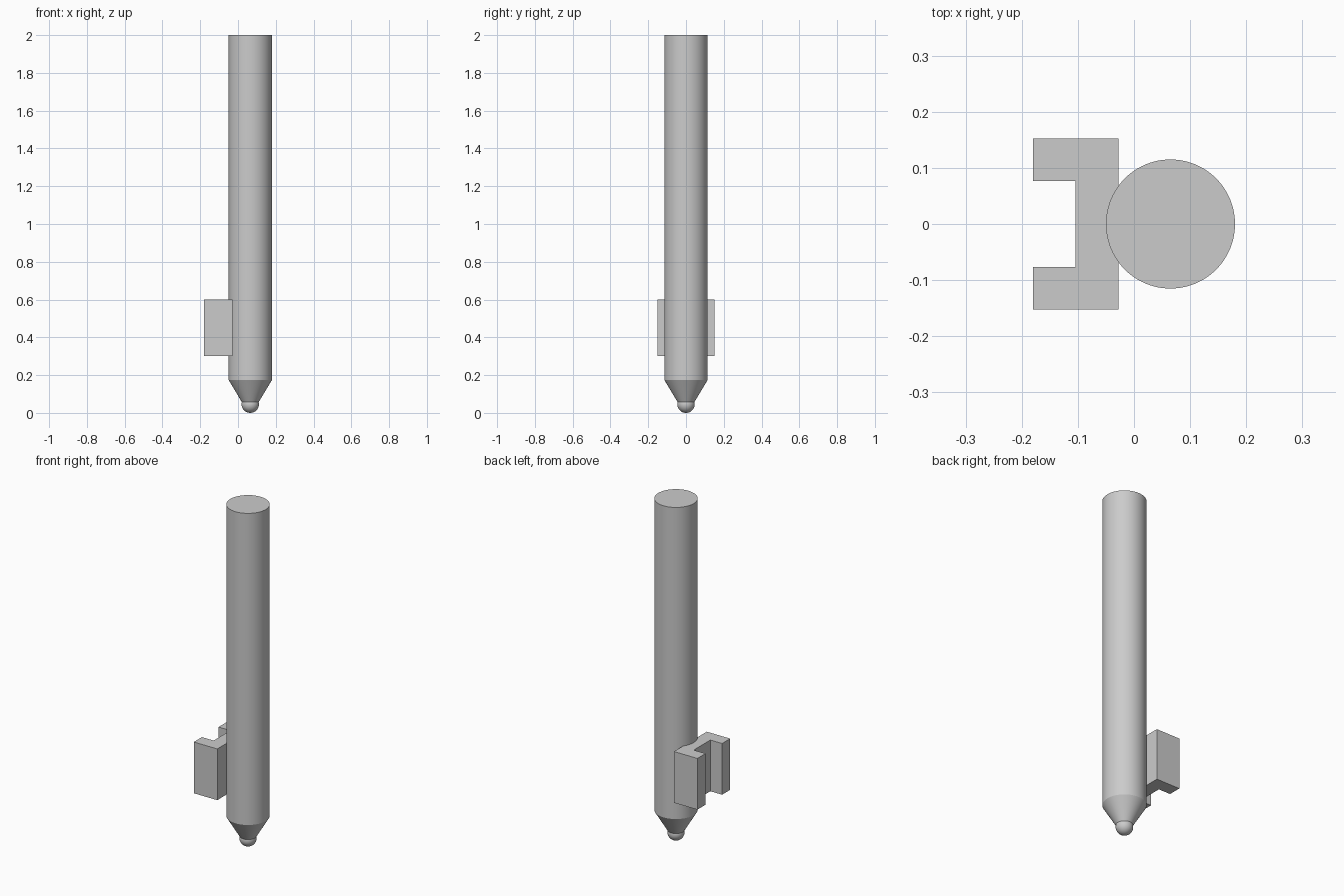
import bpy, bmesh
from math import radians
from mathutils import Matrix

AXIS_X = 0.065      # centre of the round body
RADIUS = 0.115
SEGMENTS = 96

cube = bpy.data.objects.get("Cube")
if cube:
    bpy.data.objects.remove(cube, do_unlink=True)

grey = bpy.data.materials.new("plain grey")
grey.use_nodes = True
grey.diffuse_color = (0.6, 0.6, 0.6, 1)
grey.node_tree.nodes["Principled BSDF"].inputs["Base Color"].default_value = (0.6, 0.6, 0.6, 1)


def finish(name, bm, smooth=False):
    bmesh.ops.recalc_face_normals(bm, faces=bm.faces)
    mesh = bpy.data.meshes.new(name)
    bm.to_mesh(mesh)
    bm.free()
    mesh.materials.append(grey)
    obj = bpy.data.objects.new(name, mesh)
    bpy.context.collection.objects.link(obj)
    if smooth:
        bpy.ops.object.select_all(action='DESELECT')
        obj.select_set(True)
        bpy.context.view_layer.objects.active = obj
        bpy.ops.object.shade_smooth_by_angle(angle=radians(30))
    return obj


# Barrel with tapered nose: stacked rings, capped at both ends
bm = bmesh.new()
rings = []
for radius, z in [(0.038, 0.046), (RADIUS, 0.175), (RADIUS, 2.0)]:
    place = Matrix.Translation((AXIS_X, 0, z))
    rings.append(bmesh.ops.create_circle(bm, segments=SEGMENTS, radius=radius, matrix=place)["verts"])
for low, high in zip(rings, rings[1:]):
    for i in range(SEGMENTS):
        j = (i + 1) % SEGMENTS
        bm.faces.new((low[i], low[j], high[j], high[i]))
bm.faces.new(rings[0])
bm.faces.new(rings[-1])
finish("barrel", bm, smooth=True)

# Ball tip
bm = bmesh.new()
bmesh.ops.create_uvsphere(bm, u_segments=48, v_segments=24, radius=0.046,
                          matrix=Matrix.Translation((AXIS_X, 0, 0.046)))
finish("ball_tip", bm, smooth=True)

# Side bracket: U-shaped profile mirrored over y and extruded upward
half = [(-0.028, 0.152), (-0.18, 0.152), (-0.18, 0.077), (-0.104, 0.077)]
outline = half + [(x, -y) for x, y in reversed(half)]
bm = bmesh.new()
base = bm.faces.new([bm.verts.new((x, y, 0.3)) for x, y in outline])
top = bmesh.ops.extrude_face_region(bm, geom=[base], use_keep_orig=True)["geom"]
bmesh.ops.translate(bm, vec=(0, 0, 0.3),
                    verts=[v for v in top if isinstance(v, bmesh.types.BMVert)])
finish("side_bracket", bm)
